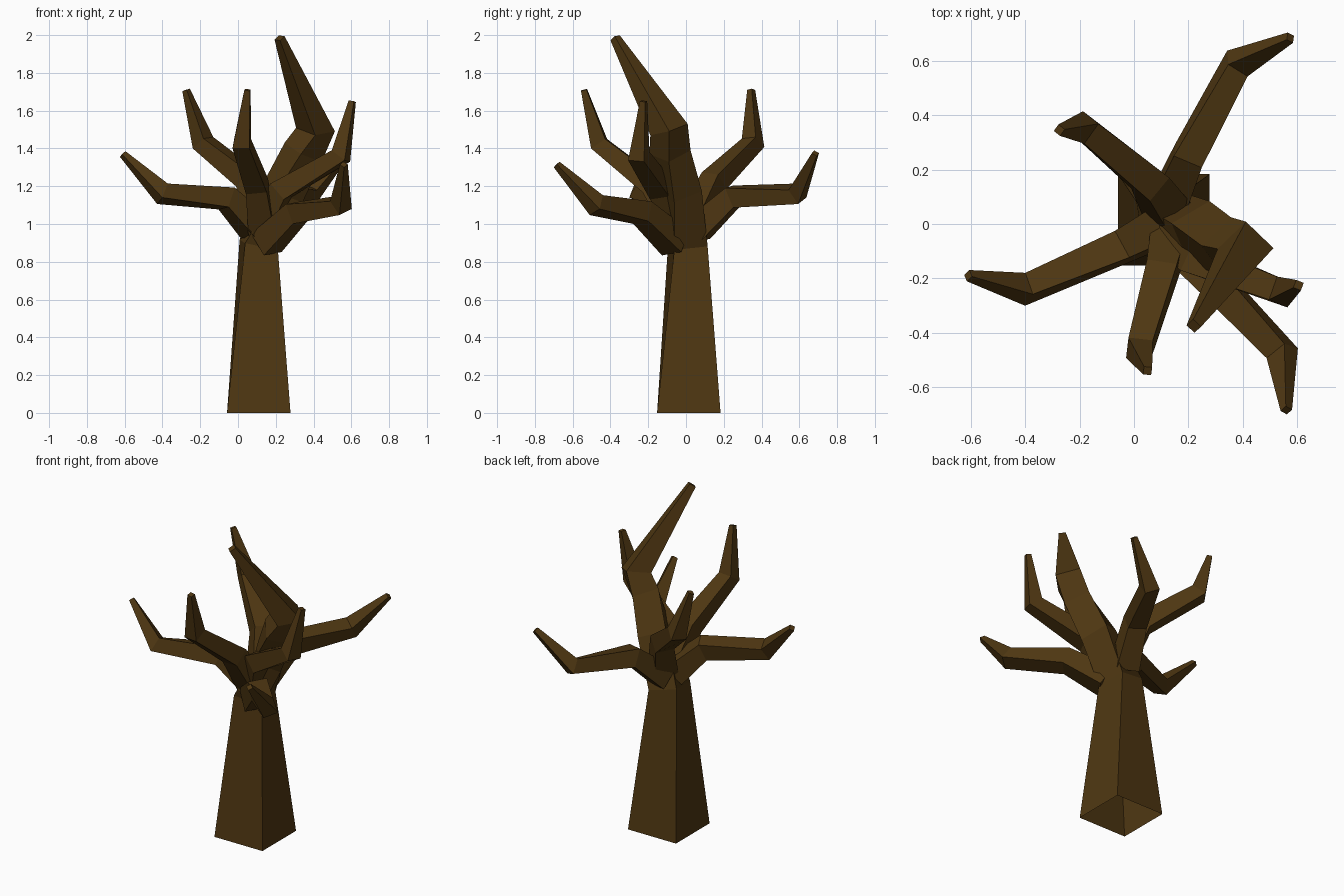
import bpy, bmesh, math
from mathutils import Vector, Matrix

if "Cube" in bpy.data.objects:
    bpy.data.objects.remove(bpy.data.objects["Cube"])

bark = bpy.data.materials.new("dark brown bark")
bark.diffuse_color = (0.078, 0.038, 0.006, 1)
bark.use_nodes = True
bark.node_tree.nodes["Principled BSDF"].inputs["Base Color"].default_value = bark.diffuse_color


def tube(name, rings, open_start=False):
    """Four-sided limb through rings of (centre, half width, roll in degrees)."""
    bm = bmesh.new()
    pts = [Vector(r[0]) for r in rings]
    dirs = [(b - a).normalized() for a, b in zip(pts, pts[1:])]
    loops = []
    for i, (c, half, roll) in enumerate(rings):
        n = (dirs[max(i - 1, 0)] + dirs[min(i, len(dirs) - 1)]).normalized()
        if open_start and i == 0:
            n = Vector((0, 0, 1))
        q = Vector((0, 0, 1)).rotation_difference(n)
        turn = Matrix.Rotation(math.radians(roll), 3, 'Z')
        loops.append([bm.verts.new(pts[i] + q @ (turn @ Vector((x * half, y * half, 0))))
                      for x, y in ((-1, -1), (1, -1), (1, 1), (-1, 1))])
    for a, b in zip(loops, loops[1:]):
        for k in range(4):
            j = (k + 1) % 4
            bm.faces.new((a[k], a[j], b[j], b[k]))
    bm.faces.new(loops[-1])
    if not open_start:
        bm.faces.new(loops[0][::-1])
    bmesh.ops.recalc_face_normals(bm, faces=bm.faces)
    me = bpy.data.meshes.new(name)
    bm.to_mesh(me)
    bm.free()
    me.materials.append(bark)
    ob = bpy.data.objects.new(name, me)
    bpy.context.collection.objects.link(ob)


# trunk, twisting into the tallest limb (open underneath)
tube("trunk_and_main_limb", [
    ((0.11, 0.015, 0), 0.168, 0),
    ((0.11, 0.01, 0.89), 0.09, 10),
    ((0.24, -0.03, 1.17), 0.085, 27),
    ((0.345, -0.085, 1.38), 0.078, 40),
    ((0.41, -0.09, 1.50), 0.073, 45),
    ((0.22, -0.375, 1.985), 0.02, 45)], open_start=True)

# side branches: root, bend, elbow, tip
branches = {
    "left_branch": ((0.09, -0.01, 0.98), (-0.06, -0.09, 1.135), (-0.40, -0.24, 1.16), (-0.61, -0.19, 1.37)),
    "back_left_branch": ((0.13, 0.04, 1.0), (0.06, 0.15, 1.23), (-0.185, 0.355, 1.43), (-0.275, 0.345, 1.71)),
    "front_branch": ((0.13, -0.04, 0.98), (0.10, -0.18, 1.20), (0.02, -0.46, 1.425), (0.05, -0.54, 1.71)),
    "right_branch": ((0.13, -0.02, 1.0), (0.23, -0.13, 1.18), (0.545, -0.25, 1.36), (0.605, -0.225, 1.65)),
    "front_right_branch": ((0.15, -0.055, 0.90), (0.31, -0.23, 1.06), (0.545, -0.475, 1.10), (0.56, -0.685, 1.315)),
    "back_right_branch": ((0.12, 0.06, 0.97), (0.20, 0.25, 1.145), (0.38, 0.59, 1.16), (0.575, 0.685, 1.375)),
}
for name, path in branches.items():
    d = Vector(path[2]) - Vector(path[0])
    roll = math.degrees(math.atan2(d.y, d.x)) + 8
    tube(name, [(p, h, roll) for p, h in zip(path, (0.07, 0.056, 0.045, 0.015))])
